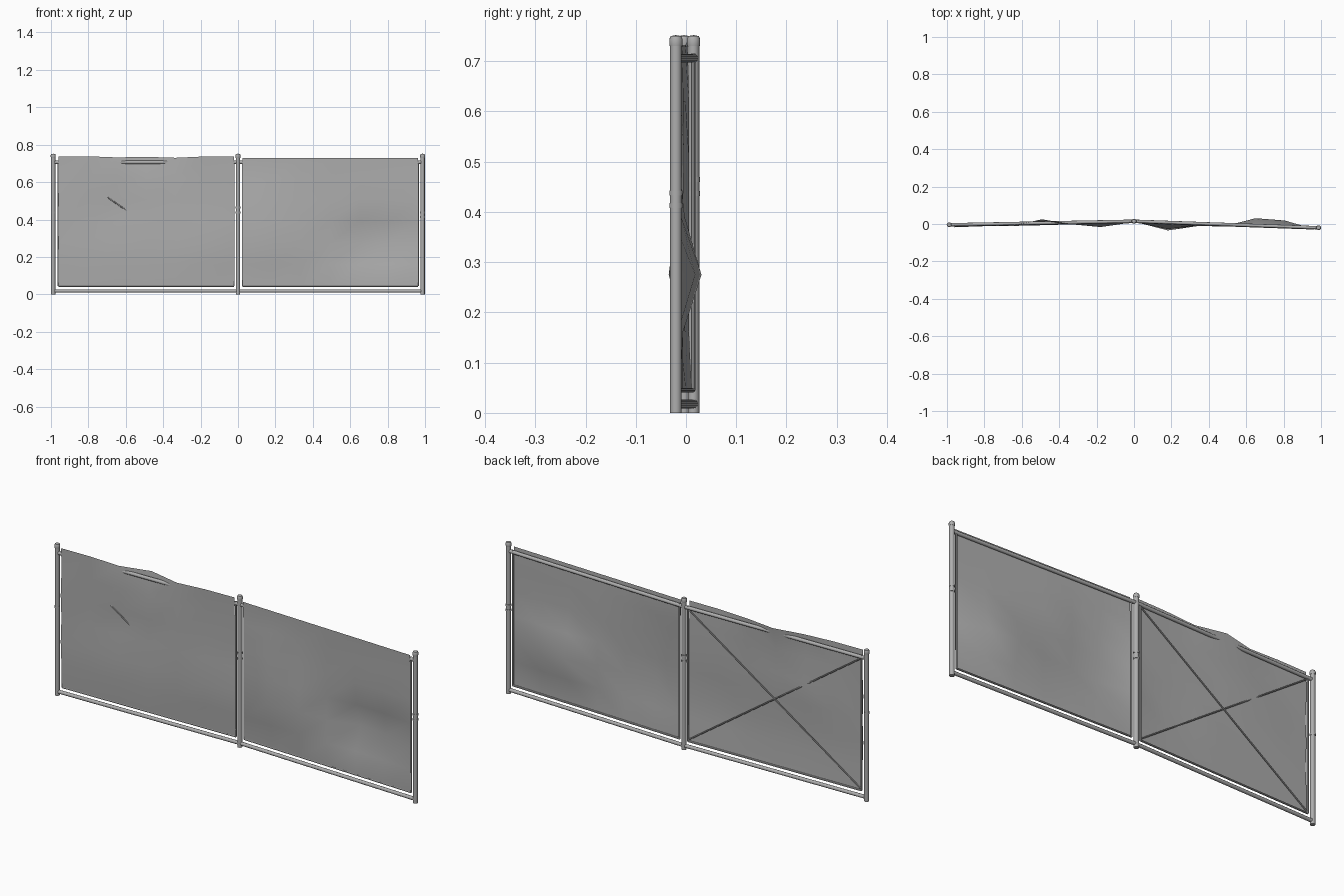
import bpy, bmesh, math, random
from mathutils import Vector

cube = bpy.data.objects.get("Cube")
if cube:
    bpy.data.objects.remove(cube, do_unlink=True)


def material(name, rgb):
    m = bpy.data.materials.new(name)
    m.use_nodes = True
    m.diffuse_color = (*rgb, 1)
    m.node_tree.nodes["Principled BSDF"].inputs["Base Color"].default_value = (*rgb, 1)
    return m


STEEL = material("galvanised steel", (0.42, 0.42, 0.42))


def finish(bm, name, angle=40):
    mesh = bpy.data.meshes.new(name)
    bm.to_mesh(mesh)
    bm.free()
    mesh.materials.append(STEEL)
    ob = bpy.data.objects.new(name, mesh)
    bpy.context.collection.objects.link(ob)
    bpy.ops.object.select_all(action='DESELECT')
    ob.select_set(True)
    bpy.context.view_layer.objects.active = ob
    bpy.ops.object.shade_smooth_by_angle(angle=math.radians(angle))
    return ob


def tube(name, a, b, r, sides=12):
    """Round bar from point a to point b."""
    a, b = Vector(a), Vector(b)
    bm = bmesh.new()
    bmesh.ops.create_cone(bm, cap_ends=True, segments=sides, radius1=r, radius2=r, depth=(b - a).length)
    turn = (b - a).to_track_quat('Z', 'Y').to_matrix()
    bmesh.ops.rotate(bm, verts=bm.verts, matrix=turn)
    bmesh.ops.translate(bm, verts=bm.verts, vec=(a + b) / 2)
    return finish(bm, name)


def lathe(name, x, y, profile, sides=16):
    """Turn an (r, z) profile about a vertical axis."""
    bm = bmesh.new()
    vs = [bm.verts.new((x + r, y, z)) for r, z in profile]
    es = [bm.edges.new(p) for p in zip(vs, vs[1:])]
    bmesh.ops.spin(bm, geom=vs + es, cent=(x, y, 0), axis=(0, 0, 1), angle=math.tau, steps=sides)
    bmesh.ops.remove_doubles(bm, verts=bm.verts, dist=0.0001)
    bmesh.ops.recalc_face_normals(bm, faces=bm.faces)
    return finish(bm, name)


# Posts with rounded caps and clamp bands
posts = {"right": (-0.988, -0.004, [0.438]),
         "middle": (0, 0.015, [0.437, 0.465]),
         "left": (0.987, -0.02, [0.413, 0.438])}
for side, (x, y, bands) in posts.items():
    tube(side + "_post", (x, y, 0), (x, y, 0.735), 0.0115, 16)
    lathe(side + "_post_cap", x, y,
          [(0, 0.73), (0.0125, 0.73), (0.0132, 0.734), (0.0132, 0.744), (0.0105, 0.75), (0, 0.752)])
    for z in bands:
        tube(side + "_clamp_band", (x, y, z - 0.005), (x, y, z + 0.005), 0.013, 16)

N, Z0, Z1 = 6, 0.045, 0.735


def section(side, p, q, x0, x1, dents, top):
    """Rails, thin frame and dented sheet between two posts."""
    def line_y(x):
        return p[1] + (q[1] - p[1]) * (x - p[0]) / (q[0] - p[0])

    def at(x, z):
        return (x, line_y(x), z)

    for name, z in (("bottom", 0.018), ("top", 0.706)):
        tube(f"{side}_{name}_rail", at(p[0], z), at(q[0], z), 0.0088)
    tube(side + "_frame_bottom", at(x0, Z0), at(x1, Z0), 0.0045, 8)
    for name, x in (("outer", x0), ("inner", x1)):
        tube(f"{side}_frame_{name}", at(x, Z0), at(x, 0.715), 0.0045, 8)

    # Sheet: coarse grid, dented by row and column
    bm = bmesh.new()
    rnd = random.Random(4)
    grid = []
    for j in range(N + 1):
        row = []
        for i in range(N + 1):
            x = x0 + (x1 - x0) * i / N
            z = Z0 + (Z1 - Z0) * j / N + (top[i] if j == N else 0)
            y = line_y(x) + (-0.003 if j == 0 else -0.0105 if j == N else -0.008)
            if 0 < i < N and 0 < j < N:
                y += rnd.uniform(-0.003, 0.002)
            row.append(bm.verts.new((x, y + dents.get((i, j), 0), z)))
        grid.append(row)
    for j in range(N):
        for i in range(N):
            bm.faces.new((grid[j][i], grid[j][i + 1], grid[j + 1][i + 1], grid[j + 1][i]))
    finish(bm, side + "_sheet", 60)
    return at


P = posts
at = section("right", P["right"], P["middle"], -0.96, -0.022,
             {(3, 6): 0.03, (2, 3): 0.006, (3, 3): 0.004, (2, 4): 0.012, (5, 2): -0.018,
              (2, 2): -0.006, (3, 2): -0.005, (0, 2): -0.006, (0, 4): -0.006,
              (1, 4): -0.005, (2, 5): -0.006},
             [0.003, 0.003, -0.003, 0, -0.005, 0.002, 0.003])
section("left", P["middle"], P["left"], 0.025, 0.963,
        {(1, 2): -0.034, (1, 4): -0.03, (1, 3): -0.02, (4, 2): 0.046, (5, 2): 0.042,
         (4, 3): 0.016, (5, 3): 0.014, (4, 1): 0.012, (5, 1): 0.008, (2, 2): -0.008},
        [-0.006] * 7)

# Crossed braces behind the right sheet
tube("brace_rising", at(-0.96, 0.05), at(-0.02, 0.7), 0.0035, 8)
tube("brace_falling", at(-0.96, 0.7), at(-0.02, 0.05), 0.0035, 8)
